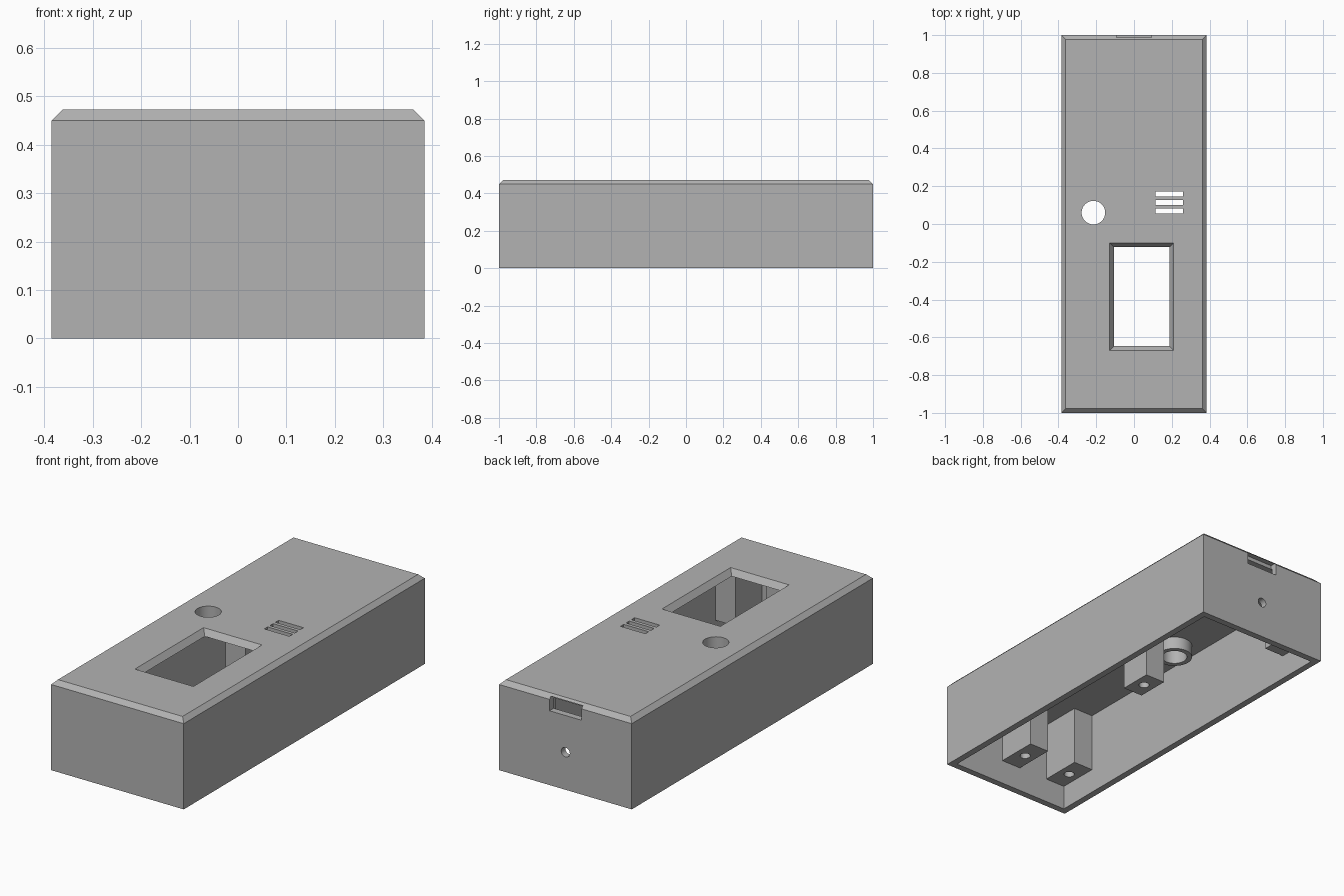
import bpy
import bmesh

if "Cube" in bpy.data.objects:
    bpy.data.objects.remove(bpy.data.objects["Cube"], do_unlink=True)

# Single plastic colour
grey = bpy.data.materials.new("grey plastic")
grey.use_nodes = True
tone = (0.45, 0.45, 0.45, 1)
grey.diffuse_color = tone
grey.node_tree.nodes["Principled BSDF"].inputs["Base Color"].default_value = tone

W, L, H = 0.385, 1.0, 0.473      # half width, half length, height
WALL, CEIL, CHAMFER = 0.035, 0.442, 0.023
IW, IL = W - WALL, L - WALL      # inner half sizes


def make(name, bm):
    bmesh.ops.recalc_face_normals(bm, faces=bm.faces)
    mesh = bpy.data.meshes.new(name)
    bm.to_mesh(mesh)
    bm.free()
    mesh.materials.append(grey)
    ob = bpy.data.objects.new(name, mesh)
    bpy.context.collection.objects.link(ob)
    return ob


def loft(name, layers):
    """Stack of rectangles (x0, x1, y0, y1, z) skinned into a closed solid."""
    bm = bmesh.new()
    rings = [[bm.verts.new(p) for p in
              ((x0, y0, z), (x1, y0, z), (x1, y1, z), (x0, y1, z))]
             for x0, x1, y0, y1, z in layers]
    bm.faces.new(rings[0])
    bm.faces.new(rings[-1])
    for a, b in zip(rings, rings[1:]):
        for i in range(4):
            j = (i + 1) % 4
            bm.faces.new((a[i], a[j], b[j], b[i]))
    return make(name, bm)


def box(name, x0, x1, y0, y1, z0, z1):
    return loft(name, [(x0, x1, y0, y1, z0), (x0, x1, y0, y1, z1)])


def cylinder(name, x, y, r, z0, z1, sides=32):
    bm = bmesh.new()
    bmesh.ops.create_cone(bm, cap_ends=True, segments=sides,
                          radius1=r, radius2=r, depth=z1 - z0)
    bmesh.ops.translate(bm, verts=bm.verts, vec=(x, y, (z0 + z1) / 2))
    return make(name, bm)


def cut(target, cutters):
    for c in cutters:
        mod = target.modifiers.new("cut", 'BOOLEAN')
        mod.operation, mod.solver, mod.object = 'DIFFERENCE', 'EXACT', c
    bpy.context.view_layer.update()
    graph = bpy.context.evaluated_depsgraph_get()
    baked = bpy.data.meshes.new_from_object(target.evaluated_get(graph))
    target.modifiers.clear()
    target.data = baked
    for c in cutters:
        bpy.data.objects.remove(c, do_unlink=True)


def smooth(ob):
    bpy.ops.object.select_all(action='DESELECT')
    ob.select_set(True)
    bpy.context.view_layer.objects.active = ob
    bpy.ops.object.shade_smooth_by_angle()


# Chamfered case, hollow and open underneath
case = loft("case", [
    (-W, W, -L, L, 0),
    (-W, W, -L, L, H - CHAMFER),
    (-W + CHAMFER, W - CHAMFER, -L + CHAMFER, L - CHAMFER, H)])
cutters = [box("cavity", -IW, IW, -IL, IL, -0.1, CEIL)]

# Display window with sloped edges, extended past both faces of the roof
bx0, bx1, by0, by1 = -0.13, 0.21, -0.67, -0.10
slope = 0.023 / (H - CEIL)
layers = []
for z in (CEIL - 0.005, H + 0.01):
    s = (H - z) * slope
    layers.append((bx0 + s, bx1 - s, by0 + s, by1 - s, z))
cutters.append(loft("window_cut", layers))

# Button hole and speaker slots
BX, BY, BR = -0.215, 0.06, 0.0625
cutters.append(cylinder("button_cut", BX, BY, BR, 0.4, 0.6))
for i in range(3):
    y = 0.068 + i * 0.0455
    cutters.append(box("slot_cut", 0.115, 0.26, y - 0.0135, y + 0.0135, 0.4, 0.6))

# Rear port and rear cable hole
cutters.append(box("port_cut", -0.093, 0.093, IL - 0.005, 1.1, 0.39, 0.462))
hole = cylinder("cable_cut", 0, 0, 0.025, -0.1, 0.1, 24)
hole.rotation_euler.x = 1.570796
hole.location = (0, L, 0.197)
cutters.append(hole)
cut(case, cutters)
smooth(case)

# Collar under the button hole
collar = cylinder("button_collar", BX, BY, 0.088, 0.376, CEIL + 0.002)
cut(collar, [cylinder("collar_cut", BX, BY, BR, 0.3, 0.6)])
smooth(collar)

# Screw posts hanging from the roof
POST_Z, PW, PL = 0.13, 0.115, 0.22
posts = {"front_middle_post": (-0.062, 0.053, -IL, -IL + PL),
         "centre_post": (-0.062, 0.053, -0.015, 0.16)}
for side, x0 in (("right", -IW), ("left", IW - PW)):
    posts["front_" + side + "_post"] = (x0, x0 + PW, -IL, -IL + PL)
    posts["back_" + side + "_post"] = (x0, x0 + PW, IL - PL, IL)
for name, (x0, x1, y0, y1) in posts.items():
    post = box(name, x0, x1, y0, y1, POST_Z, CEIL)
    cut(post, [cylinder("screw_cut", (x0 + x1) / 2, (y0 + y1) / 2, 0.026,
                        0, POST_Z + 0.2, 20)])
    smooth(post)
